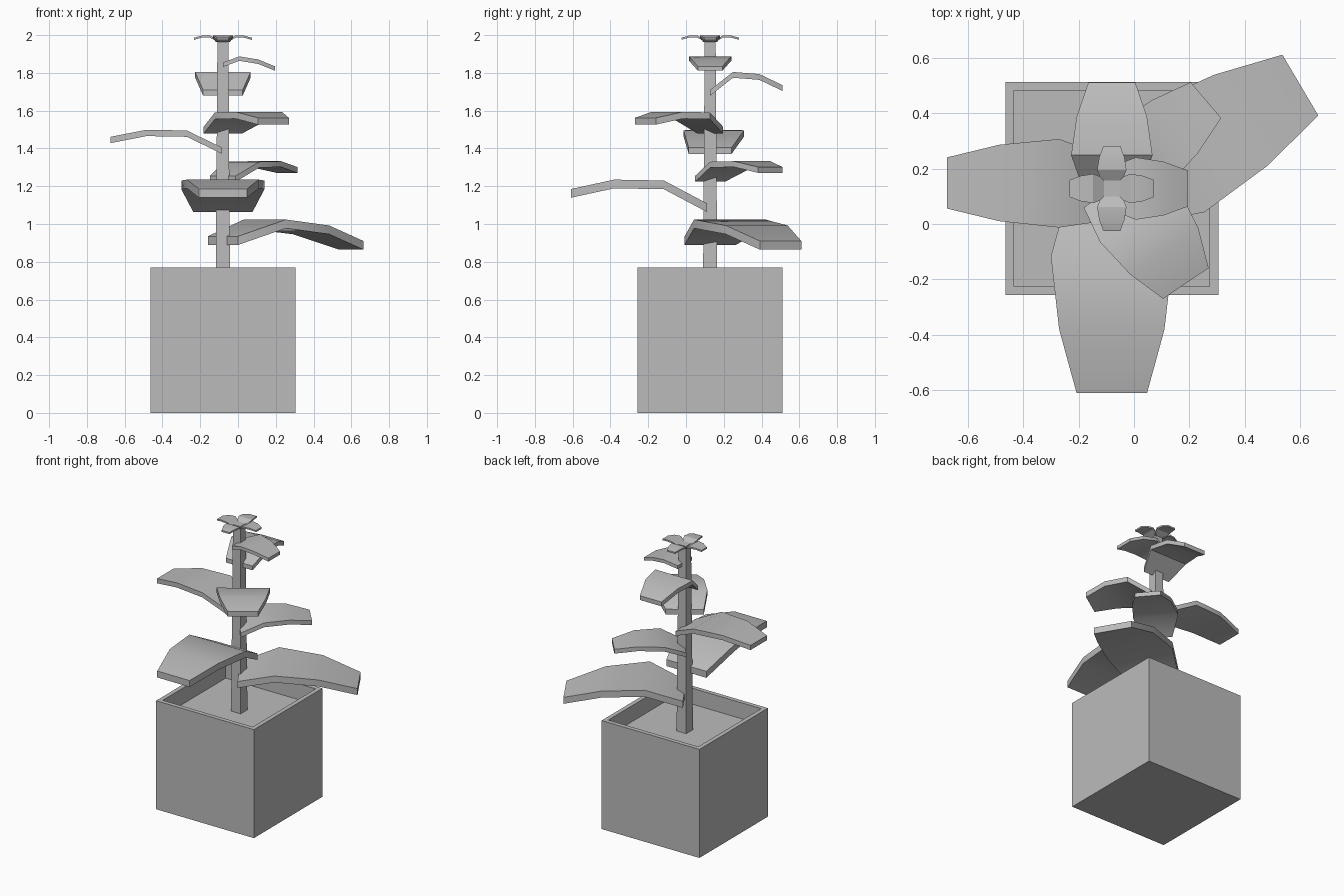
import bpy, bmesh, math
from mathutils import Vector

cube = bpy.data.objects.get("Cube")
if cube:
    bpy.data.objects.remove(cube, do_unlink=True)

CX, CY = -0.08, 0.128  # plant axis

clay = bpy.data.materials.new("plain_grey")
clay.use_nodes = True
clay.diffuse_color = (0.5, 0.5, 0.5, 1)
clay.node_tree.nodes["Principled BSDF"].inputs["Base Color"].default_value = (0.5, 0.5, 0.5, 1)


def finish(name, bm, smooth=False):
    bmesh.ops.recalc_face_normals(bm, faces=bm.faces)
    mesh = bpy.data.meshes.new(name)
    bm.to_mesh(mesh)
    bm.free()
    mesh.materials.append(clay)
    obj = bpy.data.objects.new(name, mesh)
    bpy.context.collection.objects.link(obj)
    if smooth:
        bpy.ops.object.select_all(action='DESELECT')
        obj.select_set(True)
        bpy.context.view_layer.objects.active = obj
        bpy.ops.object.shade_smooth_by_angle(angle=math.radians(30))
    return obj


def square_loft(name, rings):
    """Square rings of (half width, z), bridged in order and capped."""
    bm = bmesh.new()
    corners = [(-1, -1), (1, -1), (1, 1), (-1, 1)]
    loops = [[bm.verts.new((CX + sx * h, CY + sy * h, z)) for sx, sy in corners]
             for h, z in rings]
    for a, b in zip(loops, loops[1:]):
        for i in range(4):
            j = (i + 1) % 4
            bm.faces.new((a[i], a[j], b[j], b[i]))
    bm.faces.new(loops[0])
    bm.faces.new(loops[-1])
    return finish(name, bm)


# Leaf template: (fraction of length, half width, height)
LEAF = [(0, 0.157, 0), (0.315, 0.22, 0.12), (0.68, 0.19, 0.125), (1, 0.127, 0.075)]


def leaf(name, angle, z, length, width, lift, rise=0, side=0, start=0):
    """Arched slab leaving the stem; rise tilts it, side shifts it sideways."""
    a = math.radians(angle)
    out = Vector((math.cos(a), math.sin(a), 0))
    across = Vector((-out.y, out.x, 0))
    thick = 0.046 * width
    bm = bmesh.new()
    rings = []
    for s, half, height in LEAF:
        mid = Vector((CX, CY, z + height * lift + rise * s))
        mid += out * (start + s * length) + across * side * min(1, 3 * s)
        edge = across * half * width
        down = Vector((0, 0, -thick))
        rings.append([bm.verts.new(p) for p in
                      (mid - edge, mid + edge, mid + edge + down, mid - edge + down)])
    for a_ring, b_ring in zip(rings, rings[1:]):
        for i in range(4):
            j = (i + 1) % 4
            bm.faces.new((a_ring[i], a_ring[j], b_ring[j], b_ring[i]))
    bm.faces.new(rings[0])
    bm.faces.new(rings[-1])
    return finish(name, bm, smooth=True)


# Pot with recessed soil, and tapering stem
square_loft("pot", [(0.384, 0), (0.384, 0.77), (0.353, 0.77), (0.353, 0.657)])
square_loft("stem", [(0.038, 0.65), (0.029, 1.98)])

# Leaves spiralling up the stem
leaf("lowest_leaf", 30.6, 0.935, 0.775, 1, 1, rise=-0.1, side=-0.025)
leaf("front_leaf", -90, 1.11, 0.72, 1, 1, start=0.018)
leaf("back_left_leaf", 40.5, 1.255, 0.465, 0.667, 0.62, side=0.022)
leaf("right_leaf", 180, 1.405, 0.59, 0.725, 0.75, side=-0.02, start=0.005)
leaf("front_left_leaf", -56, 1.515, 0.433, 0.78, 0.63, side=0.03)
leaf("back_leaf", 90, 1.71, 0.382, 0.667, 0.9, rise=-0.042)
leaf("left_leaf", 0, 1.855, 0.275, 0.51, 0.4, rise=-0.05)

# Crown of four small leaves
for i, label in enumerate(("left", "back", "right", "front")):
    leaf("crown_leaf_" + label, 90 * i, 1.975, 0.125, 0.24, 0.2, rise=-0.004, start=0.028)
